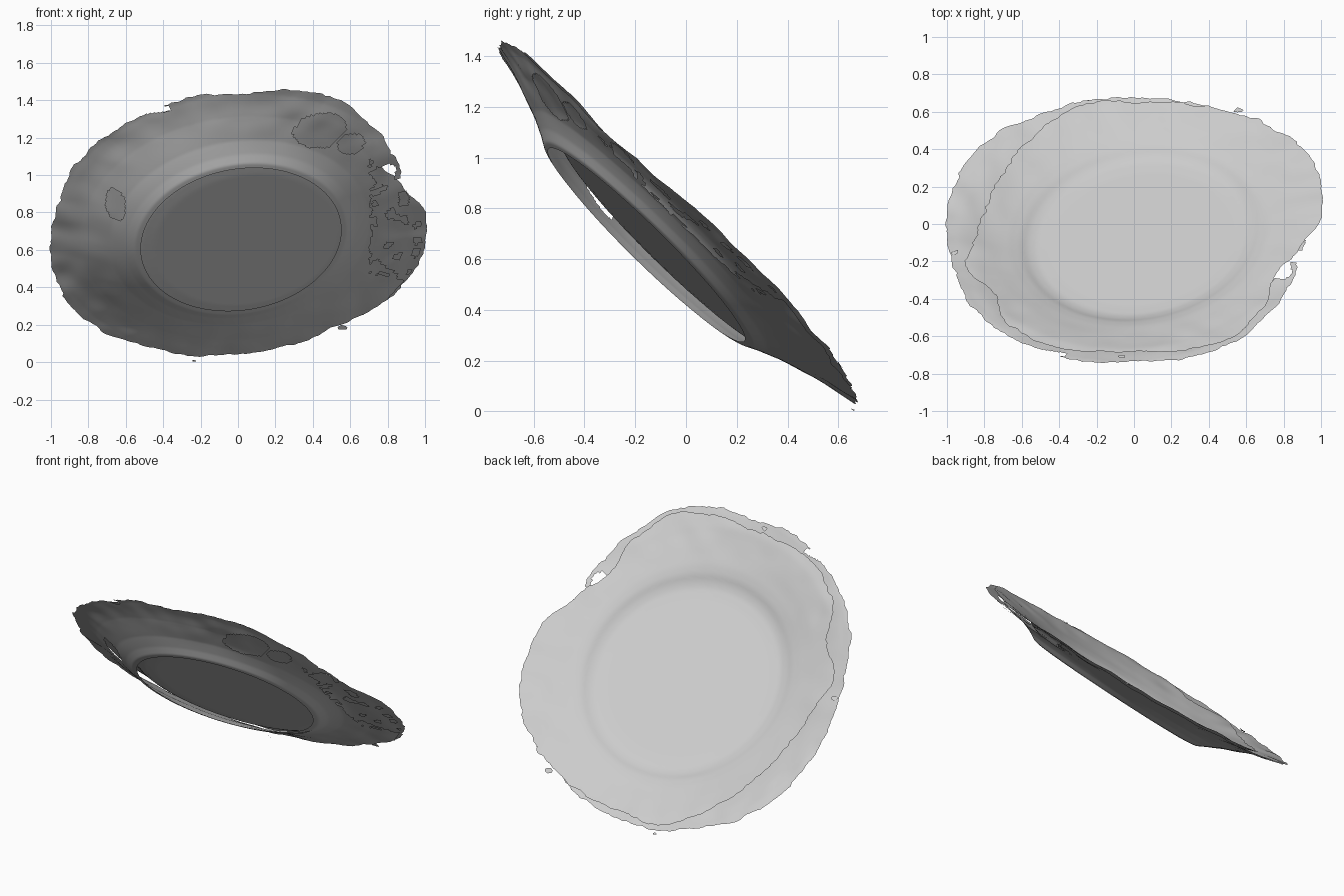
import bpy, math, random
from mathutils import Vector, noise

cube = bpy.data.objects.get("Cube")
if cube:
    bpy.data.objects.remove(cube)
random.seed(4)

# One plain clay colour
clay = bpy.data.materials.new("grey_clay")
clay.use_nodes = True
clay.diffuse_color = (0.6, 0.6, 0.6, 1)
clay.node_tree.nodes["Principled BSDF"].inputs["Base Color"].default_value = clay.diffuse_color

# Tilted frame of the dish: axis_n is the direction its bowl faces
axis_n = Vector((-0.13, 0.695, 0.707)).normalized()
axis_v = axis_n.cross(Vector((1, 0, 0))).normalized()
axis_u = axis_v.cross(axis_n)
centre = Vector((0, 0, 0.735))

SEGMENTS, RINGS = 300, 56

# Broken outlines: radius every 15 degrees
UPPER_EDGE = [1.0, 1.03, 1.03, .99, .95, .93, .92, .97, .93, .88, .85, .84,
              .86, .94, .88, .97, .99, .96, .95, 1.0, 1.04, .96, .85, .9]
LOWER_EDGE = [.97, 1.01, 1.02, 1.0, .96, .97, .98, 1.0, 1.01, 1.05, 1.05, 1.03,
              1.0, .99, 1.02, 1.02, 1.02, 1.03, 1.0, 1.05, 1.06, 1.01, .96, .92]

# Cross-sections: radius and height along the dish axis
UPPER_PROFILE = [(0, -.12), (.5, -.12), (.57, -.115), (.61, -.102), (.65, -.08),
                 (.7, -.063), (.8, -.038), (.93, -.01), (1.1, .008)]
LOWER_PROFILE = [(.54, -.166), (.57, -.161), (.62, -.133), (.7, -.098), (.85, -.052),
                 (1.0, -.016), (1.1, 0)]


def smooth(t):
    return t * t * (3 - 2 * t)


def profile_height(profile, r):
    for (r0, h0), (r1, h1) in zip(profile, profile[1:]):
        if r <= r1:
            return h0 + (h1 - h0) * (r - r0) / (r1 - r0)
    return profile[-1][1]


def edge_radius(edge, a, seed):
    k = a / math.tau * len(edge)
    i = int(k)
    r = edge[i % len(edge)]
    r += (edge[(i + 1) % len(edge)] - r) * smooth(k - i)
    p = Vector((math.cos(a), math.sin(a), seed))
    return r + 0.012 * noise.noise(p * 9) + 0.012 * noise.noise(p * 28)


def place(u, v, w):
    return centre + axis_u * u + axis_v * v + axis_n * w


def rim_warp(u, v, r):
    """The rim sags on the left and lifts on the right, with a few soft dents."""
    ramp = smooth(min(max((r - 0.6) / 0.35, 0), 1))
    dents = noise.noise(Vector((u, v, 2)) * 7) * 0.009
    return ramp * (dents - 0.055 * u)


def in_oval(u, v, cu, cv, ru, rv):
    wobble = 0.35 * noise.noise(Vector((u, v, 3)) * 14)
    return ((u - cu) / ru) ** 2 + ((v - cv) / rv) ** 2 < 1 + wobble


def lower_gap(u, v):
    """Missing patches of the underside."""
    a, r = math.degrees(math.atan2(v, u)), math.hypot(u, v)
    ovals = [(.43, -.74, .14, .11), (-.67, -.32, .05, .1), (-.46, -.93, .1, .03),
             (.79, -.36, .05, .08), (.6, -.62, .07, .07)]
    if any(in_oval(u, v, *o) for o in ovals):
        return True
    ragged = noise.noise(Vector((u, v, 8)) * 13)
    if -38 < a < 28 and u > 0.70 + 0.05 * ragged:
        return ragged > -0.2 and (a > -20 or r < 0.86)
    return False


def make_object(name, verts, faces):
    mesh = bpy.data.meshes.new(name)
    mesh.from_pydata(verts, [], faces)
    mesh.materials.append(clay)
    mesh.polygons.foreach_set("use_smooth", [True] * len(mesh.polygons))
    obj = bpy.data.objects.new(name, mesh)
    bpy.context.collection.objects.link(obj)


def make_sheet(name, profile, edge, seed, shift, gap=None, flip=False):
    """Turned sheet with a broken edge; shift moves the well off centre."""
    inner = profile[0][0]
    local, faces = [], []
    for j in range(RINGS + 1):
        for i in range(SEGMENTS):
            a = math.tau * i / SEGMENTS
            r = inner + (edge_radius(edge, a, seed) - inner) * j / RINGS
            u = r * math.cos(a) + shift[0] * (1.1 - r)
            v = r * math.sin(a) + shift[1] * (1.1 - r)
            local.append((u, v, profile_height(profile, r) + rim_warp(u, v, r)))
    for j in range(RINGS):
        for i in range(SEGMENTS):
            k = (i + 1) % SEGMENTS
            face = [j * SEGMENTS + i, (j + 1) * SEGMENTS + i,
                    (j + 1) * SEGMENTS + k, j * SEGMENTS + k]
            cu = sum(local[f][0] for f in face) / 4
            cv = sum(local[f][1] for f in face) / 4
            if gap and gap(cu, cv):
                continue
            faces.append(face[::-1] if flip else face)
    used = sorted({f for face in faces for f in face})
    index = {f: n for n, f in enumerate(used)}
    make_object(name, [place(*local[f]) for f in used],
                [[index[f] for f in face] for face in faces])


def make_chip(name, u, v, w, size):
    """Small loose flake beside the rim."""
    ring = []
    for i in range(7):
        a = math.tau * i / 7
        r = size * random.uniform(0.6, 1.1)
        ring.append(place(u + r * math.cos(a), v + 0.6 * r * math.sin(a),
                          w + random.uniform(-.006, .006)))
    make_object(name, ring, [list(range(7))])


make_sheet("dish_upper_surface", UPPER_PROFILE, UPPER_EDGE, 1.0, (.05, 0))
make_sheet("dish_underside", LOWER_PROFILE, LOWER_EDGE, 5.0, (-.01, -.1), lower_gap, True)

# Loose flakes around the broken rim
for n, (u, v, w, size) in enumerate([(-.24, .98, -.025, .015), (-.96, -.13, .04, .025),
                                     (.56, .82, -.04, .03), (-.07, -.98, .0, .025)]):
    make_chip(f"loose_flake_{n + 1}", u, v, w, size)
